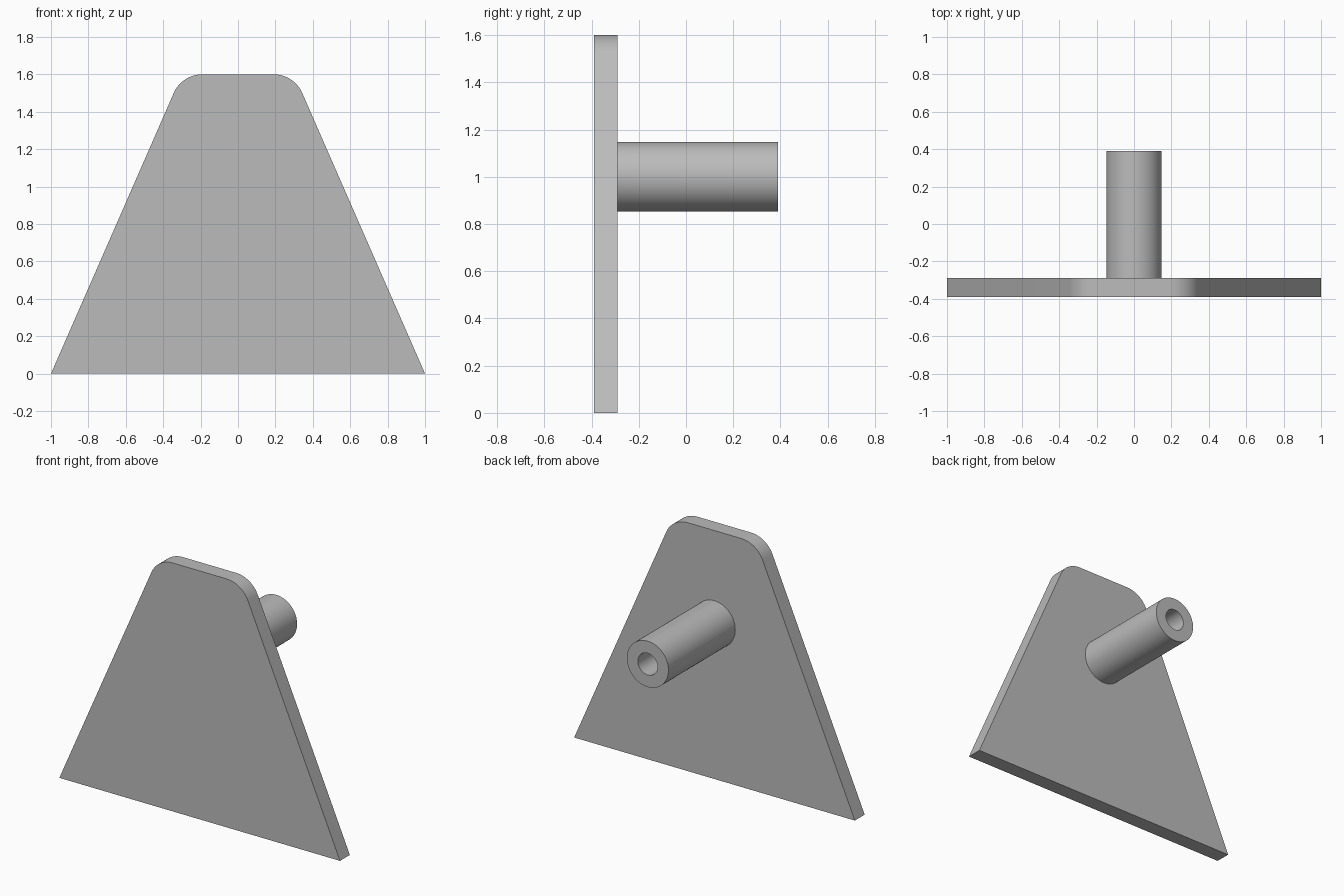
import bpy, bmesh, math
from mathutils import Vector, Matrix

cube = bpy.data.objects.get("Cube")
if cube:
    bpy.data.objects.remove(cube, do_unlink=True)

FRONT, SEAM, TIP = -0.39, -0.29, 0.39   # plate front, plate back, tube end
HEIGHT, TOP_HALF, CORNER_R = 1.6, 0.3, 0.167
TUBE_Z, OUTER_R, BORE_R = 1.0, 0.148, 0.07

grey = bpy.data.materials.new("plain grey")
grey.use_nodes = True
colour = (0.5, 0.5, 0.5, 1)
grey.diffuse_color = colour
grey.node_tree.nodes["Principled BSDF"].inputs["Base Color"].default_value = colour


def finish(name, bm):
    bmesh.ops.recalc_face_normals(bm, faces=bm.faces)
    mesh = bpy.data.meshes.new(name)
    bm.to_mesh(mesh)
    bm.free()
    mesh.materials.append(grey)
    obj = bpy.data.objects.new(name, mesh)
    bpy.context.collection.objects.link(obj)
    bpy.ops.object.select_all(action='DESELECT')
    obj.select_set(True)
    bpy.context.view_layer.objects.active = obj
    bpy.ops.object.shade_smooth_by_angle(angle=math.radians(30))


# Tapered plate with rounded upper corners
lean = math.atan2(1 - TOP_HALF, HEIGHT)
turn = math.pi / 2 - lean
centre_x = TOP_HALF - CORNER_R * math.tan(turn / 2)
centre_z = HEIGHT - CORNER_R
right = [(1, 0)]
for i in range(17):
    a = lean + turn * i / 16
    right.append((centre_x + CORNER_R * math.cos(a), centre_z + CORNER_R * math.sin(a)))
outline = right + [(-x, z) for x, z in reversed(right)]
bm = bmesh.new()
face = bm.faces.new([bm.verts.new((x, FRONT, z)) for x, z in outline])
ext = bmesh.ops.extrude_face_region(bm, geom=[face])
back = [v for v in ext["geom"] if isinstance(v, bmesh.types.BMVert)]
bmesh.ops.translate(bm, verts=back, vec=(0, SEAM - FRONT, 0))
finish("plate", bm)

# Hollow tube standing out from the back of the plate
bm = bmesh.new()
profile = [(OUTER_R, SEAM), (OUTER_R, TIP), (BORE_R, TIP), (BORE_R, SEAM)]
verts = [bm.verts.new((r, y, TUBE_Z)) for r, y in profile]
edges = [bm.edges.new(pair) for pair in zip(verts, verts[1:])]
bmesh.ops.spin(bm, geom=verts + edges, cent=(0, 0, TUBE_Z), axis=(0, 1, 0),
               angle=math.tau, steps=64, use_merge=True)
bmesh.ops.remove_doubles(bm, verts=bm.verts, dist=0.0001)
finish("tube", bm)
